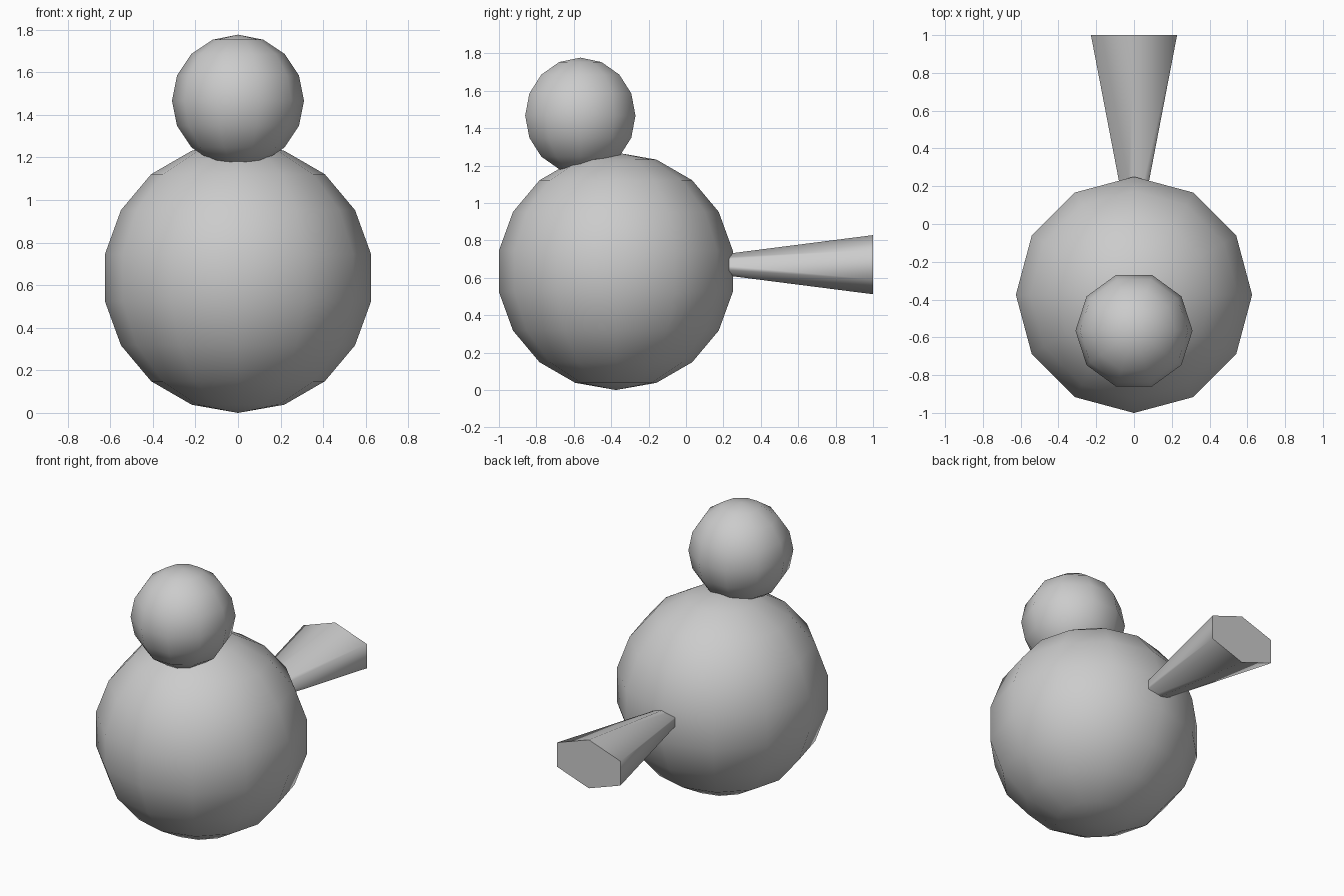
import bpy, bmesh
from math import sin, cos, pi
from mathutils import Vector

if "Cube" in bpy.data.objects:
    bpy.data.objects.remove(bpy.data.objects["Cube"])


def loft(name, rings):
    """Skin a list of vertex rings; single-point rings become poles, open ends get flat caps."""
    bm = bmesh.new()
    loops = [[bm.verts.new(p) for p in ring] for ring in rings]
    for a, b in zip(loops, loops[1:]):
        n = max(len(a), len(b))
        for i in range(n):
            j = (i + 1) % n
            quad = [a[i % len(a)], a[j % len(a)], b[j % len(b)], b[i % len(b)]]
            bm.faces.new(list(dict.fromkeys(quad))).smooth = True
    for end in (loops[0], loops[-1]):
        if len(end) > 2:
            bm.faces.new(end).smooth = False
            for e in bm.edges:
                if e.verts[0] in end and e.verts[1] in end:
                    e.smooth = False
    bmesh.ops.recalc_face_normals(bm, faces=bm.faces[:])
    mesh = bpy.data.meshes.new(name)
    bm.to_mesh(mesh)
    bm.free()
    obj = bpy.data.objects.new(name, mesh)
    bpy.context.collection.objects.link(obj)
    return obj


def ball(name, centre, radius, sides, bands):
    c = Vector(centre)
    rings = [[c - Vector((0, 0, radius))]]
    for k in range(1, bands):
        t = pi * k / bands
        rings.append([c + radius * Vector((sin(t) * cos(2 * pi * i / sides),
                                           sin(t) * sin(2 * pi * i / sides), -cos(t)))
                      for i in range(sides)])
    rings.append([c + Vector((0, 0, radius))])
    return loft(name, rings)


def hexagon(y, z, half_w, half_h):
    # points at top and bottom, upright flats left and right
    return [Vector((half_w / cos(pi / 6) * sin(i * pi / 3), y, z + half_h * cos(i * pi / 3)))
            for i in range(6)]


# Round body and head
ball("body", (0, -0.375, 0.635), 0.635, 12, 9)
ball("head", (0, -0.565, 1.467), 0.31, 10, 8)

# Flattened tail flaring backwards, its narrow end buried in the body
loft("tail", [hexagon(0.0, 0.67, 0.036, 0.03), hexagon(1.0, 0.67, 0.228, 0.158)])
